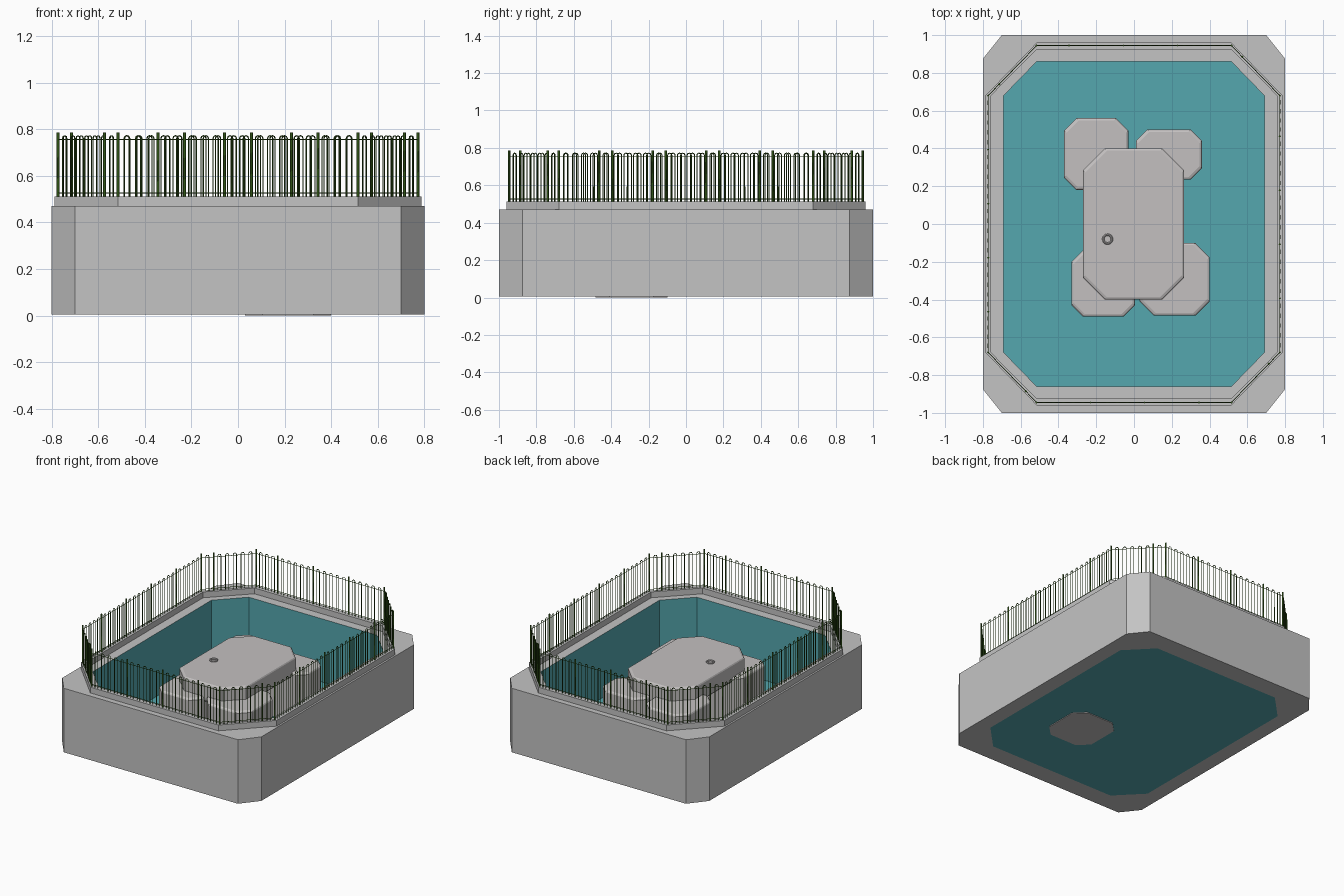
import bpy, bmesh, math
from mathutils import Vector

if "Cube" in bpy.data.objects:
    bpy.data.objects.remove(bpy.data.objects["Cube"])


def material(name, rgb):
    m = bpy.data.materials.new(name)
    m.diffuse_color = (*rgb, 1)
    m.use_nodes = True
    m.node_tree.nodes["Principled BSDF"].inputs["Base Color"].default_value = m.diffuse_color
    return m


CONCRETE = material("concrete grey", (0.55, 0.55, 0.55))
STONE = material("stone grey", (0.55, 0.53, 0.53))
TEAL = material("pool teal", (0.09, 0.39, 0.43))
GREEN = material("fence green", (0.03, 0.09, 0.008))


def octagon(hx, hy, cx, cy, z, at=(0, 0)):
    """Counterclockwise rectangle of half size hx, hy with corners cut by cx, cy."""
    pts = [(-hx + cx, -hy), (hx - cx, -hy), (hx, -hy + cy), (hx, hy - cy),
           (hx - cx, hy), (-hx + cx, hy), (-hx, hy - cy), (-hx, -hy + cy)]
    return [Vector((x + at[0], y + at[1], z)) for x, y in pts]


def loft(name, loops, mats, strip_mats=None, cap_mat=0, caps=True, closed=False):
    bm = bmesh.new()
    rings = [[bm.verts.new(p) for p in loop] for loop in loops]
    if closed:
        rings.append(rings[0])
    for s in range(len(rings) - 1):
        a, b = rings[s], rings[s + 1]
        for i in range(8):
            j = (i + 1) % 8
            f = bm.faces.new((a[i], a[j], b[j], b[i]))
            f.material_index = strip_mats[s] if strip_mats else 0
    if caps:
        for ring in (rings[0], rings[-1]):
            bm.faces.new(ring).material_index = cap_mat
    bmesh.ops.recalc_face_normals(bm, faces=bm.faces)
    me = bpy.data.meshes.new(name)
    bm.to_mesh(me)
    bm.free()
    for m in mats:
        me.materials.append(m)
    ob = bpy.data.objects.new(name, me)
    bpy.context.collection.objects.link(ob)
    return ob


def rim(hx, hy, z):
    """Octagon whose straight sides always end at x = 0.515, y = 0.68."""
    return octagon(hx, hy, hx - 0.515, hy - 0.68, z)


# Basin: teal inner walls and floor, concrete outside
loft("basin", [rim(0.69, 0.86, 0.012), rim(0.69, 0.86, 0.47),
               octagon(0.80, 1.0, 0.10, 0.125, 0.47),
               octagon(0.80, 1.0, 0.10, 0.125, 0.005), rim(0.69, 0.86, 0.005)],
     [CONCRETE, TEAL], [1, 0, 0, 0], cap_mat=1)

# Raised kerb that carries the fence
loft("kerb", [rim(0.787, 0.96, 0.468), rim(0.787, 0.96, 0.512),
              rim(0.757, 0.925, 0.512), rim(0.757, 0.925, 0.468)],
     [CONCRETE], caps=False, closed=True)


# Stones with softened upper and lower edges
def stone(name, x0, x1, y0, y1, cut, z0, z1, low=0.0):
    at = ((x0 + x1) / 2, (y0 + y1) / 2)
    hx, hy, e = (x1 - x0) / 2, (y1 - y0) / 2, 0.012
    loops = [octagon(hx - low, hy - low, cut, cut, z0, at)]
    if low:
        loops.append(octagon(hx, hy, cut, cut, z0 + low, at))
    loops += [octagon(hx, hy, cut, cut, z1 - e, at),
              octagon(hx - e * 0.35, hy - e * 0.35, cut, cut, z1 - e * 0.35, at),
              octagon(hx - e, hy - e, cut, cut, z1, at)]
    loft(name, loops, [STONE])


stone("stone_back_left", -0.37, -0.03, 0.18, 0.56, 0.065, 0.01, 0.375)
stone("stone_back_right", 0.01, 0.36, 0.235, 0.50, 0.06, 0.01, 0.37)
stone("stone_front_left", -0.33, 0.005, -0.49, -0.14, 0.06, 0.01, 0.37)
stone("stone_front_right", 0.03, 0.40, -0.485, -0.10, 0.075, 0.0, 0.375)
stone("top_slab", -0.27, 0.265, -0.40, 0.40, 0.115, 0.33, 0.467, 0.012)

# Small ring on the slab
bpy.ops.mesh.primitive_torus_add(location=(-0.14, -0.08, 0.474), major_radius=0.023,
                                 minor_radius=0.006, major_segments=20, minor_segments=8)
ring = bpy.context.object
ring.name = "slab_ring"
ring.data.materials.append(STONE)
bpy.ops.object.shade_smooth_by_angle()


# Fence: posts, hoops and rails following the kerb
def wires(name, paths, radius, cyclic=False):
    cu = bpy.data.curves.new(name, 'CURVE')
    cu.dimensions = '3D'
    cu.bevel_depth = radius
    cu.bevel_resolution = 0
    cu.use_fill_caps = True
    for path in paths:
        sp = cu.splines.new('POLY')
        sp.points.add(len(path) - 1)
        for p, co in zip(sp.points, path):
            p.co = (*co, 1)
        sp.use_cyclic_u = cyclic
    cu.materials.append(GREEN)
    ob = bpy.data.objects.new(name, cu)
    bpy.context.collection.objects.link(ob)


UP = Vector((0, 0, 1))
PANEL, HOOP = 0.286, 0.0477
FOOT, TOP = 0.51, 0.772
line = rim(0.772, 0.945, FOOT)
posts, hoops = [], []
for i in range(8):
    a, b = line[i], line[(i + 1) % 8]
    length, d = (b - a).length, (b - a).normalized()
    start = 0.0
    while start < length - 0.03:
        end = min(start + PANEL, length)
        base = a + d * start
        posts.append([base, base + UP * (0.785 - FOOT)])
        count = max(1, round((end - start) / HOOP) - 1)
        step = (end - start) / (count + 0.5)
        for k in range(count):
            c = base + d * (step * (k + 0.75))
            r = 0.011
            arch = [c - d * r * math.cos(t) + UP * (TOP - FOOT - r + r * math.sin(t))
                    for t in (0, math.pi / 4, math.pi / 2, math.pi * 0.75, math.pi)]
            hoops.append([c - d * r] + arch + [c + d * r])
        start = end

wires("fence_posts", posts, 0.0065)
wires("fence_hoops", hoops, 0.0028)
wires("fence_rails", [[p + UP * h for p in line] for h in (0.017, 0.245)], 0.002, True)
